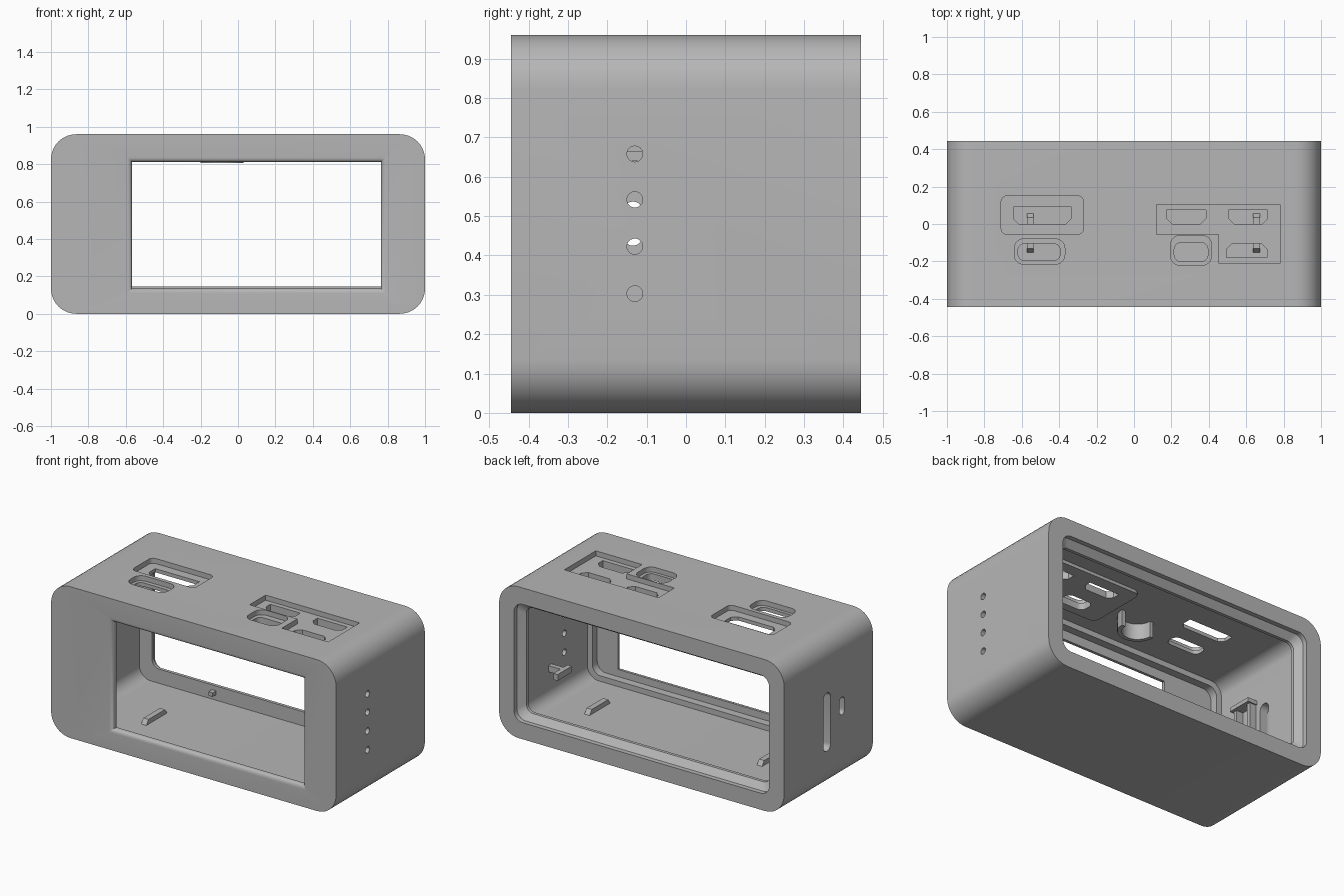
import bpy, bmesh, math

if "Cube" in bpy.data.objects:
    bpy.data.objects.remove(bpy.data.objects["Cube"])

W, H, D = 1.0, 0.96, 0.445      # half width, height, half depth
R = 0.135                       # outer corner radius
WALL = 0.055

grey = bpy.data.materials.new("plain grey")
grey.use_nodes = True
grey.diffuse_color = (0.47, 0.47, 0.47, 1)
grey.node_tree.nodes["Principled BSDF"].inputs["Base Color"].default_value = grey.diffuse_color

PLACE = {"x": lambda u, v, d: (d, u, v),
         "y": lambda u, v, d: (u, d, v),
         "z": lambda u, v, d: (u, v, d)}


def rounded(u0, u1, v0, v1, r, steps=6):
    """Rounded rectangle outline."""
    pts = []
    corners = [(u1 - r, v1 - r), (u0 + r, v1 - r), (u0 + r, v0 + r), (u1 - r, v0 + r)]
    for q, (cu, cv) in enumerate(corners):
        for i in range(steps + 1):
            a = math.pi / 2 * (q + i / steps)
            pts.append((cu + r * math.cos(a), cv + r * math.sin(a)))
    return pts


def loft(name, axis, sections):
    """Skin a chain of (outline, depth) sections and cap both ends."""
    bm = bmesh.new()
    rings = [[bm.verts.new(PLACE[axis](u, v, d)) for u, v in outline]
             for outline, d in sections]
    for a, b in zip(rings, rings[1:]):
        n = len(a)
        for i in range(n):
            bm.faces.new((a[i], a[(i + 1) % n], b[(i + 1) % n], b[i]))
    bm.faces.new(rings[0])
    bm.faces.new(rings[-1])
    bmesh.ops.recalc_face_normals(bm, faces=bm.faces)
    mesh = bpy.data.meshes.new(name)
    bm.to_mesh(mesh)
    bm.free()
    mesh.materials.append(grey)
    obj = bpy.data.objects.new(name, mesh)
    bpy.context.collection.objects.link(obj)
    return obj


def prism(name, axis, outline, d0, d1):
    return loft(name, axis, [(outline, d0), (outline, d1)])


def combine(target, tool, operation="DIFFERENCE"):
    """Apply a boolean and discard the tool."""
    mod = target.modifiers.new("cut", "BOOLEAN")
    mod.operation, mod.object, mod.solver = operation, tool, "EXACT"
    bpy.context.view_layer.update()
    result = bpy.data.meshes.new_from_object(
        target.evaluated_get(bpy.context.evaluated_depsgraph_get()))
    target.modifiers.clear()
    target.data = result
    bpy.data.objects.remove(tool)


# Hollow case: outer skin, back rim with chamfered lip, cavity, front step
def inset(k, r):
    return rounded(-W + k, W - k, k, H - k, r, 10)


LIP, RIM = 0.145, 0.105
case = loft("case_shell", "y", [
    (inset(0, R), -D), (inset(0, R), D),
    (inset(RIM, 0.06), D), (inset(RIM, 0.06), D - 0.03),
    (inset(LIP, 0.05), D - 0.065), (inset(LIP, 0.05), D - 0.085),
    (inset(WALL, 0.08), D - 0.085), (inset(WALL, 0.08), -0.36),
    (inset(0.09, 0.06), -0.36), (inset(0.09, 0.06), -0.41)])

# Thicker ceiling around the right-hand port group
boss = prism("ceiling_boss", "z", rounded(0.08, 0.82, -0.25, 0.15, 0.04), 0.885, 0.93)
combine(case, boss, "UNION")

# Screen window with a rounded front edge
FILLET = 0.025
window = []
for i in range(7):
    a = math.pi / 2 * i / 6
    g = FILLET * (1 - math.sin(a))
    window.append((rounded(-0.567 - g, 0.765 + g, 0.135 - g, 0.812 + g, 0.002, 1),
                   -D + FILLET * (1 - math.cos(a))))
window.insert(0, (window[0][0], -D - 0.05))
window.append((window[-1][0], -0.38))
combine(case, loft("window_cutter", "y", window))


# Port recesses and openings in the top
def clipped(u0, u1, v0, v1, c, flip=False):
    """Port outline with two clipped corners."""
    a, b = (v1, v0) if flip else (v0, v1)
    s = -c if flip else c
    return [(u0 + c, a), (u1 - c, a), (u1, a + s), (u1, b), (u0, b), (u0, a + s)]


FLOOR = H - 0.032
wide_l = [(0.12, 0.105), (0.12, -0.055), (0.455, -0.055), (0.455, -0.21), (0.78, -0.21), (0.78, 0.105)]
recesses = [rounded(-0.71, -0.27, -0.055, 0.15, 0.03),
            rounded(-0.64, -0.37, -0.215, -0.08, 0.05),
            rounded(0.195, 0.415, -0.22, -0.062, 0.05),
            wide_l]
ports = [clipped(-0.645, -0.335, 0, 0.092, 0.03),
         rounded(-0.62, -0.395, -0.195, -0.105, 0.035),
         rounded(0.215, 0.395, -0.2, -0.1, 0.035),
         clipped(0.175, 0.385, 0, 0.075, 0.03),
         clipped(0.505, 0.715, 0, 0.075, 0.03),
         clipped(0.495, 0.71, -0.18, -0.105, 0.03, True)]
for outline in recesses:
    combine(case, prism("recess_cutter", "z", outline, FLOOR, H + 0.05))
for outline in ports:
    combine(case, prism("port_cutter", "z", outline, 0.85, H + 0.05))

# Four round holes in one side, two slots in the other
for z in (0.303, 0.423, 0.542, 0.658):
    hole = rounded(-0.15, -0.11, z - 0.02, z + 0.02, 0.0199)
    combine(case, prism("hole_cutter", "x", hole, 0.9, 1.1))
for y, z0, z1, half in ((0.015, 0.25, 0.62, 0.036), (-0.135, 0.425, 0.537, 0.024)):
    slot = rounded(y - half, y + half, z0, z1, half * 0.98)
    combine(case, prism("slot_cutter", "x", slot, -1.1, -0.9))


def block(name, x0, x1, y0, y1, z0, z1):
    return prism(name, "z", [(x0, y0), (x1, y0), (x1, y1), (x0, y1)], z0, z1)


# Floor ribs with sloped ends
parts = [case]
for side, x in (("right", -0.555), ("left", 0.655)):
    profile = [(-0.155, 0.05), (-0.13, 0.085), (0.035, 0.085), (0.06, 0.05)]
    parts.append(prism("floor_rib_" + side, "x", profile, x - 0.018, x + 0.018))

# Curved guide hanging from the ceiling
arc = [(math.pi + math.pi * i / 12) for i in range(13)]
guide = [(-0.085 + 0.115 * math.cos(a), -0.07 + 0.115 * math.sin(a)) for a in arc]
guide += [(-0.085 + 0.09 * math.cos(a), -0.07 + 0.09 * math.sin(a)) for a in reversed(arc)]
parts.append(prism("ceiling_guide", "z", guide, 0.806, 0.91))

# Bracket by the slots and hook on the opposite wall
for y in (-0.185, -0.07):
    parts.append(block("slot_rib", -0.95, -0.9, y - 0.012, y + 0.012, 0.4, 0.64))
parts.append(block("slot_bracket_top", -0.95, -0.88, -0.21, -0.05, 0.64, 0.665))
parts.append(block("wall_hook_arm", 0.85, 0.95, 0.0, 0.03, 0.24, 0.28))
parts.append(block("wall_hook_plate", 0.83, 0.86, -0.04, 0.1, 0.24, 0.28))
parts.append(block("lip_nub", -0.435, -0.405, 0.325, 0.365, 0.09, 0.115))

# Crisp edges with smooth curves
bpy.ops.object.select_all(action="DESELECT")
for part in parts:
    part.select_set(True)
bpy.context.view_layer.objects.active = case
bpy.ops.object.shade_smooth_by_angle(angle=math.radians(30))
